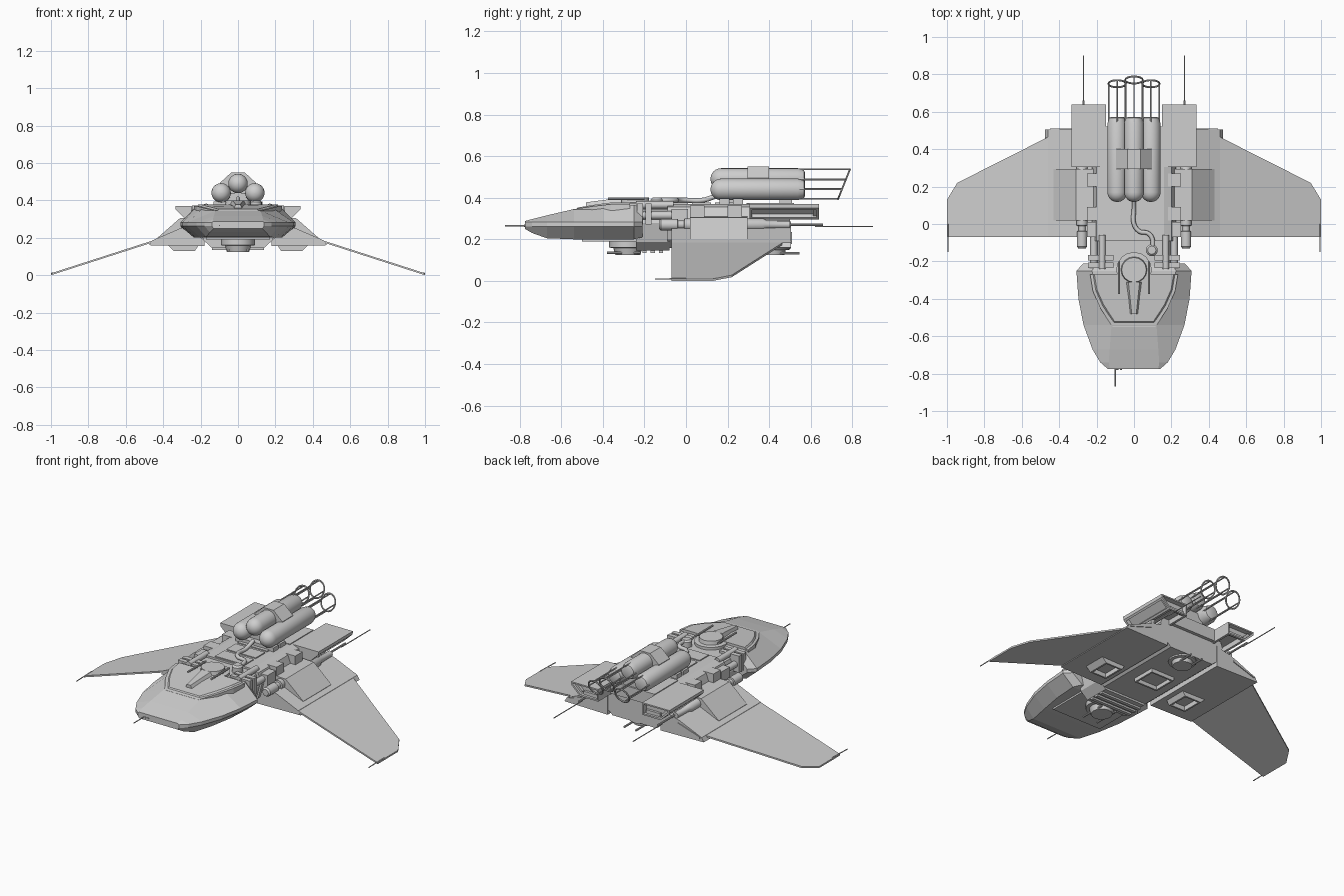
import bpy, bmesh, math
from mathutils import Vector

cube = bpy.data.objects.get("Cube")
if cube:
    bpy.data.objects.remove(cube, do_unlink=True)

grey = bpy.data.materials.new("hull grey")
grey.use_nodes = True
grey.diffuse_color = (0.62, 0.62, 0.62, 1)
grey.node_tree.nodes["Principled BSDF"].inputs["Base Color"].default_value = (0.62, 0.62, 0.62, 1)


def finish(name, bm, smooth=False):
    bmesh.ops.recalc_face_normals(bm, faces=bm.faces)
    mesh = bpy.data.meshes.new(name)
    bm.to_mesh(mesh)
    bm.free()
    mesh.materials.append(grey)
    obj = bpy.data.objects.new(name, mesh)
    bpy.context.collection.objects.link(obj)
    if smooth:
        bpy.ops.object.select_all(action="DESELECT")
        obj.select_set(True)
        bpy.context.view_layer.objects.active = obj
        bpy.ops.object.shade_smooth_by_angle(angle=math.radians(35))
    return obj


def loft(name, rings, smooth=False, recess=()):
    """Skin closed rings; recess holds (direction, border, depth) for sunken faces."""
    bm = bmesh.new()
    loops = [[bm.verts.new(p) for p in ring] for ring in rings]
    n = len(loops[0])
    for a, b in zip(loops, loops[1:]):
        for i in range(n):
            j = (i + 1) % n
            bm.faces.new((a[i], a[j], b[j], b[i]))
    bm.faces.new(loops[0])
    bm.faces.new(loops[-1])
    bmesh.ops.recalc_face_normals(bm, faces=bm.faces)
    for direction, border, depth in recess:
        target = max(bm.faces, key=lambda f: f.normal.dot(Vector(direction).normalized()))
        bmesh.ops.inset_individual(bm, faces=[target], thickness=border, depth=0)
        bmesh.ops.inset_individual(bm, faces=[target], thickness=0.001, depth=-depth)
    return finish(name, bm, smooth)


def box(name, x, y, z, recess=()):
    return loft(name, [[(x[0], y[0], h), (x[1], y[0], h), (x[1], y[1], h), (x[0], y[1], h)]
                       for h in z], recess=recess)


def extrude_y(name, profile, y0, y1, side=1, recess=()):
    return loft(name, [[(side * x, y, z) for x, z in profile] for y in (y0, y1)], recess=recess)


def plate(name, outline, height, thick):
    return loft(name, [[(x, y, height(x, y) + d) for x, y in outline] for d in (0, thick)])


def lathe(name, centre, axis, profile, sides=20):
    """Round part from (distance along axis, radius) pairs."""
    turn = Vector((0, 0, 1)).rotation_difference(Vector(axis))
    rings = []
    for d, r in profile:
        rings.append([Vector(centre) + turn @ Vector((r * math.cos(t), r * math.sin(t), d))
                      for t in (i * math.tau / sides for i in range(sides))])
    return loft(name, rings, smooth=True)


def rod(name, a, b, r, sides=8):
    a, b = Vector(a), Vector(b)
    return lathe(name, a, (b - a).normalized(), [(0, r), ((b - a).length, r)], sides)


# Nose hull: faceted sections along the length
stations = [(-.775, .13, .288, .14, .13, .25), (-.74, .135, .297, .18, .15, .23),
            (-.67, .13, .315, .222, .17, .205), (-.54, .12, .345, .27, .2, .2),
            (-.40, .185, .36, .297, .225, .2), (-.25, .225, .364, .308, .235, .2),
            (-.21, .2, .355, .27, .2, .21)]
rings = []
for y, wu, zt, w, wl, zb in stations:
    half = [(wu, zt), (w, .282), (w, .262), (wl, zb)]
    rings.append([(x, y, z) for x, z in half] + [(-x, y, z) for x, z in reversed(half)])
loft("nose_hull", rings)

# Raised deck with bevelled rim, following the slope of the hull
half = [(.235, -.27), (.22, -.36), (.18, -.45), (.115, -.55)]
deck = half + [(-x, y) for x, y in reversed(half)]


def deck_z(y):
    return .375 - max(0, -.38 - y) * .15


loft("nose_deck", [[(x * k, -.27 + (y + .27) * k, deck_z(y) + d) for x, y in deck]
                   for k, d in ((1, -.04), (1, -.006), (.93, -.006), (.9, .003))])
box("belly_plate", (-.17, .17), (-.5, -.22), (.19, .21))
for x in (-.09, -.07):
    rod("nose_sensor", (x, -.78, .265), (x, -.765, .265), .006)
rod("nose_antenna", (-.1, -.87, .265), (-.1, -.76, .265), .003, 6)

# Turrets above and below the nose
lathe("top_turret", (0, -.245, .355), (0, 0, 1), [(0, .095), (.02, .095), (.022, .07), (.045, .066)], 16)
loft("turret_fairing", [[(-w, y, .36), (w, y, .36), (w * .6, y, z), (-w * .6, y, z)]
                        for y, w, z in ((-.31, .05, .4), (-.48, .02, .378))])
lathe("bottom_turret", (0, -.28, .2), (0, 0, -1), [(0, .09), (.04, .09), (.042, .07), (.075, .06)], 16)
lathe("rear_bottom_turret", (0, .42, .17), (0, 0, -1), [(0, .08), (.02, .08), (.022, .06), (.045, .055)], 16)
for s in (-1, 1):
    rod("top_turret_gun", (s * .08, -.2, .395), (s * .08, -.375, .395), .006)
    rod("bottom_turret_gun", (s * .05, -.22, .135), (s * .05, -.38, .135), .006)
    rod("rear_turret_gun", (s * .04, .38, .132), (s * .04, .545, .132), .006)

# Fuselage
body = [(.16, .37), (.2, .355), (.225, .29), (.2, .2), (.15, .158)]
body += [(-x, z) for x, z in reversed(body)]
extrude_y("fuselage", body, -.09, .5)
extrude_y("neck", [(x * .93, z - .012) for x, z in body], -.24, -.08)
for y in (-.21, -.17, -.13):
    box("neck_rib", (-.14, .14), (y, y + .02), (.135, .16))
for y in (-.08, .03, .14):
    box("back_panel", (-.1, .1), (y, y + .09), (.36, .376))
for y in (.16, .225):
    box("tube_cradle", (-.13, .13), (y, y + .05), (.36, .395))
box("rear_deck", (-.15, .15), (.29, .52), (.3, .375))
box("centre_bay", (-.08, .08), (.1, .25), (.135, .17), recess=[((0, 0, -1), .015, .03)])

# Wings, wing roots and everything mounted on both sides
wing = [(.4, -.07), (1, -.07), (1, .13), (.945, .22), (.45, .47), (.45, .51), (.3, .51), (.3, .3)]
for s in (-1, 1):
    plate("wing", [(s * x, y) for x, y in wing],
          lambda x, y: .177 - (abs(x) - .45) * .322, .01)
    extrude_y("wing_root", [(.18, .285), (.31, .25), (.46, .185), (.475, .16), (.18, .155)],
              -.07, .505, s)
    extrude_y("wing_shoulder", [(.2, .31), (.31, .305), (.43, .2), (.43, .175), (.2, .175)],
              .02, .295, s)
    extrude_y("under_wing_bay", [(.21, .16), (.375, .16), (.345, .13), (.23, .13)],
              .03, .17, s, recess=[((0, 0, -1), .015, .04)])
    rod("wingtip_antenna", (s * .995, -.15, .008), (s * .995, 0, .012), .003, 6)

    # Long cannon along the body side
    lathe("side_cannon", (s * .278, -.13, .27), (0, 1, 0),
          [(0, .02), (.01, .028), (.09, .028), (.092, .02), (.12, .02), (.122, .03),
           (.5, .03), (.52, .02), (.63, .018)], 12)
    rod("cannon_barrel", (s * .27, .48, .27), (s * .27, .66, .27), .006)
    rod("cannon_antenna", (s * .27, .62, .262), (s * .27, .9, .262), .003, 6)

    # Flared rear pod with sunken outer, lower and back faces
    extrude_y("rear_pod", [(.15, .37), (.335, .37), (.333, .35), (.275, .295), (.15, .295)],
              .305, .64, s, recess=[((s, 0, -1), .018, .025), ((0, 0, -1), .02, .03),
                                    ((0, 1, 0), .012, .03)])

    # Clamps joining nose and fuselage
    for y in (-.235, -.195):
        box("neck_clamp", (s * .11, s * .245), (y, y + .028), (.27, .372))
    rod("clamp_pipe", (s * .17, -.24, .365), (s * .17, -.06, .365), .018, 12)
    rod("clamp_side_pipe", (s * .215, -.24, .315), (s * .215, -.05, .315), .02, 12)
    box("side_block", (s * .18, s * .25), (-.07, .01), (.22, .345))
    for y in (.02, .2):
        box("shoulder_clamp", (s * .16, s * .25), (y, y + .07), (.29, .362))

# Three tubes with guide rods and slanted end rings
arc = [i * math.pi / 12 for i in range(7)]
tube = [(.052 - .052 * math.cos(a), .002 + .05 * math.sin(a)) for a in arc]
tube += [(.42, .052), (.45, .042), (.455, .03)]
for cx, cz in ((-.09, .44), (.09, .44), (0, .49)):
    lathe("tube", (cx, .118, cz), (0, 1, 0), tube, 24)
    for dx, dz in ((-.046, 0), (.046, 0), (0, .046), (0, -.046)):
        z = cz + dz
        rod("guide_rod", (cx + dx, .54, z), (cx + dx, .73 + .4 * (z - .39), z), .004, 6)
    bpy.ops.mesh.primitive_torus_add(
        location=(cx, .73 + .4 * (cz - .39), cz), rotation=(math.atan2(1, .4), 0, 0),
        major_radius=.047, minor_radius=.005, major_segments=24, minor_segments=6)
    ring = bpy.context.object
    ring.name = "guide_ring"
    ring.scale.y = 1.07
    ring.data.materials.append(grey)
    bpy.ops.object.shade_smooth_by_angle()
extrude_y("tube_saddle", [(.035, .55), (.095, .495), (.095, .43), (-.095, .43),
                          (-.095, .495), (-.035, .55)], .295, .4)
for y in (.2, .45):
    box("tube_mount", (-.07, .07), (y, y + .06), (.36, .44))

# Feed hose and its socket
curve = bpy.data.curves.new("feed_hose", "CURVE")
curve.dimensions = "3D"
curve.bevel_depth = .012
curve.bevel_resolution = 2
curve.resolution_u = 6
path = curve.splines.new("BEZIER")
points = [(0, .15, .41), (0, .08, .388), (0, 0, .388), (.03, -.04, .388),
          (.075, -.05, .388), (.098, -.08, .388), (.098, -.14, .388)]
path.bezier_points.add(len(points) - 1)
for p, co in zip(path.bezier_points, points):
    p.co = co
    p.handle_left_type = p.handle_right_type = "AUTO"
curve.materials.append(grey)
bpy.context.collection.objects.link(bpy.data.objects.new("feed_hose", curve))
lathe("hose_socket", (.095, -.14, .34), (0, 0, 1), [(0, .032), (.05, .032), (.06, .022)], 16)
